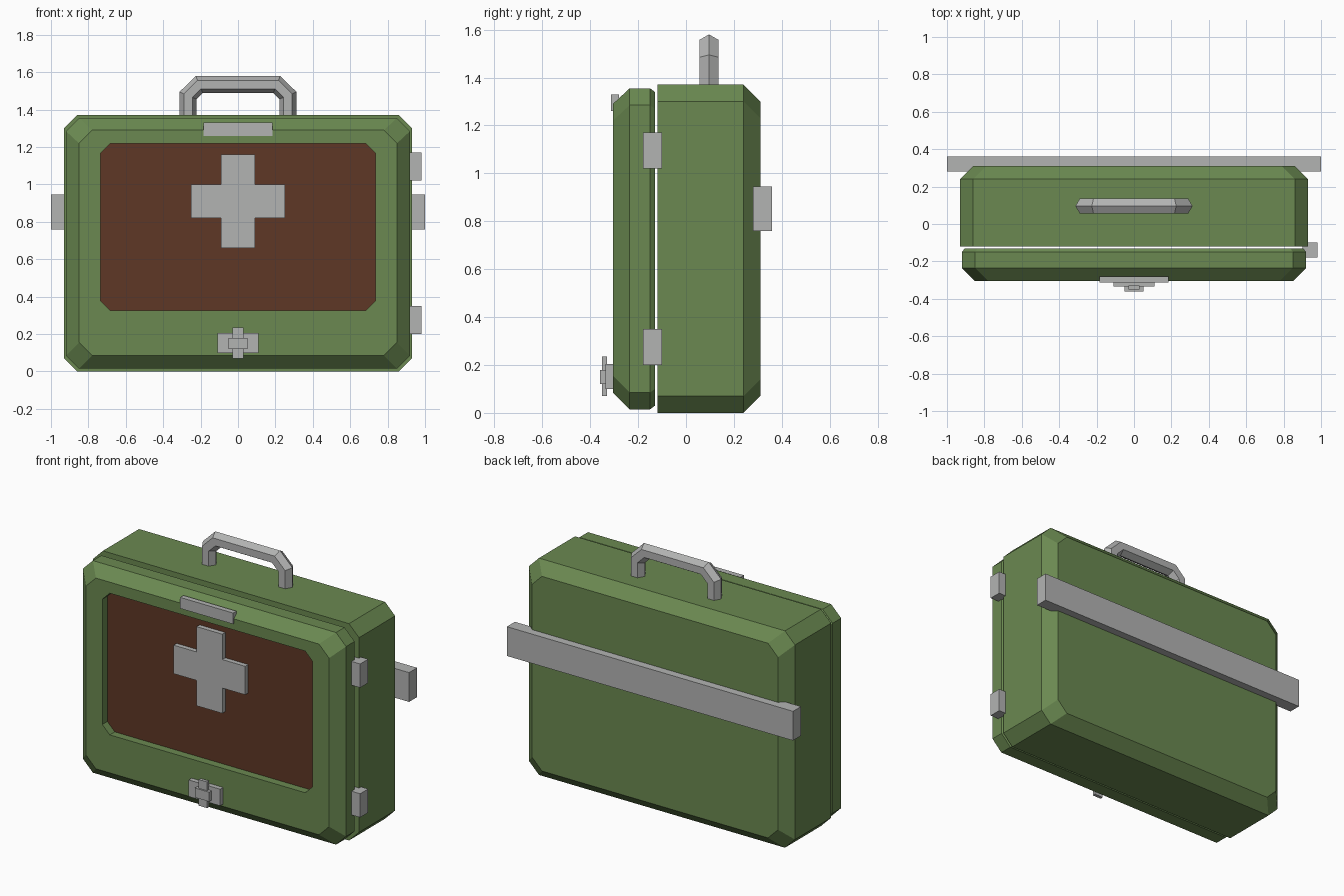
import bpy, bmesh, math
from mathutils import Vector

if "Cube" in bpy.data.objects:
    bpy.data.objects.remove(bpy.data.objects["Cube"])


def material(name, rgb):
    m = bpy.data.materials.new(name)
    m.use_nodes = True
    m.diffuse_color = (*rgb, 1)
    m.node_tree.nodes["Principled BSDF"].inputs["Base Color"].default_value = (*rgb, 1)
    return m


green = material("olive green", (0.145, 0.25, 0.082))
brown = material("dark brown", (0.112, 0.039, 0.019))
grey = material("metal grey", (0.45, 0.455, 0.45))


def finish(bm, name, *mats):
    bmesh.ops.recalc_face_normals(bm, faces=bm.faces)
    mesh = bpy.data.meshes.new(name)
    bm.to_mesh(mesh)
    bm.free()
    for m in mats:
        mesh.materials.append(m)
    ob = bpy.data.objects.new(name, mesh)
    bpy.context.collection.objects.link(ob)
    return ob


def loft(name, rings, *mats, end_material=0):
    """Skin a list of equal rings and cap both ends."""
    bm = bmesh.new()
    loops = [[bm.verts.new(p) for p in ring] for ring in rings]
    n = len(loops[0])
    for a, b in zip(loops, loops[1:]):
        for i in range(n):
            j = (i + 1) % n
            bm.faces.new((a[i], a[j], b[j], b[i]))
    bm.faces.new(loops[0])
    bm.faces.new(loops[-1]).material_index = end_material
    return finish(bm, name, *mats)


def box(name, x, y, z, mat):
    bm = bmesh.new()
    bmesh.ops.create_cube(bm, size=1)
    for v in bm.verts:
        v.co = [r[0] if c < 0 else r[1] for c, r in zip(v.co, (x, y, z))]
    return finish(bm, name, mat)


def octagon(hx, z0, z1, cut, y):
    """Rectangle with cut corners, standing in the xz plane."""
    right = [(hx - cut, z0), (hx, z0 + cut), (hx, z1 - cut), (hx - cut, z1)]
    left = [(-x, z) for x, z in reversed(right)]
    return [(x, y, z) for x, z in right + left]


# Rear half of the case
loft("case_body", [
    octagon(0.93, 0, 1.37, 0.07, -0.12),
    octagon(0.93, 0, 1.37, 0.07, 0.24),
    octagon(0.86, 0.07, 1.30, 0.07, 0.31)], green)

# Front lid, ending in a recessed brown panel
loft("case_lid", [
    octagon(0.905, 0.03, 1.34, 0.07, -0.13),
    octagon(0.92, 0.015, 1.355, 0.07, -0.15),
    octagon(0.92, 0.015, 1.355, 0.07, -0.235),
    octagon(0.85, 0.085, 1.29, 0.07, -0.305),
    octagon(0.735, 0.325, 1.22, 0.052, -0.305),
    octagon(0.735, 0.325, 1.22, 0.052, -0.255)], green, brown, end_material=1)

# Raised cross on the panel
a, b, zc = 0.09, 0.25, 0.91
quarter = [(b, -a), (b, a), (a, a)]
cross = []
for k in range(4):
    for x, z in quarter:
        for _ in range(k):
            x, z = -z, x
        cross.append((x, z + zc))
loft("cross", [[(x, y, z) for x, z in cross] for y in (-0.25, -0.285)], grey)

# Plate above the panel and layered latch below it
box("top_plate", (-0.185, 0.185), (-0.313, -0.28), (1.26, 1.33), grey)
box("latch_plate", (-0.11, 0.11), (-0.335, -0.30), (0.10, 0.205), grey)
box("latch_bar", (-0.03, 0.03), (-0.35, -0.33), (0.07, 0.235), grey)
box("latch_knob", (-0.05, 0.05), (-0.36, -0.335), (0.12, 0.18), grey)

# Hinges on the left side
for name, z0 in (("lower_hinge", 0.20), ("upper_hinge", 1.02)):
    box(name, (0.90, 0.98), (-0.18, -0.10), (z0, z0 + 0.15), grey)

# Bar across the back
box("back_bar", (-1, 1), (0.28, 0.36), (0.76, 0.945), grey)

# Carry handle: hexagonal bar swept along a cut-corner arch with mitred bends
side = [(0.267, 1.36), (0.267, 1.475), (0.207, 1.534)]
path = [Vector(p) for p in side + [(-x, z) for x, z in reversed(side)]]
rings = []
for i, p in enumerate(path):
    t0 = (p - path[max(i - 1, 0)]).normalized()
    t1 = (path[min(i + 1, len(path) - 1)] - p).normalized()
    t = (t0 + t1).normalized()
    out = Vector((t.y, -t.x)) / t.dot(t1 if t1.length else t0)
    ring = []
    for k in range(6):
        ang = math.radians(60 * k)
        q = p + out * 0.046 * math.cos(ang)
        ring.append((q.x, 0.096 + 0.046 * math.sin(ang), q.y))
    rings.append(ring)
loft("carry_handle", rings, grey)
